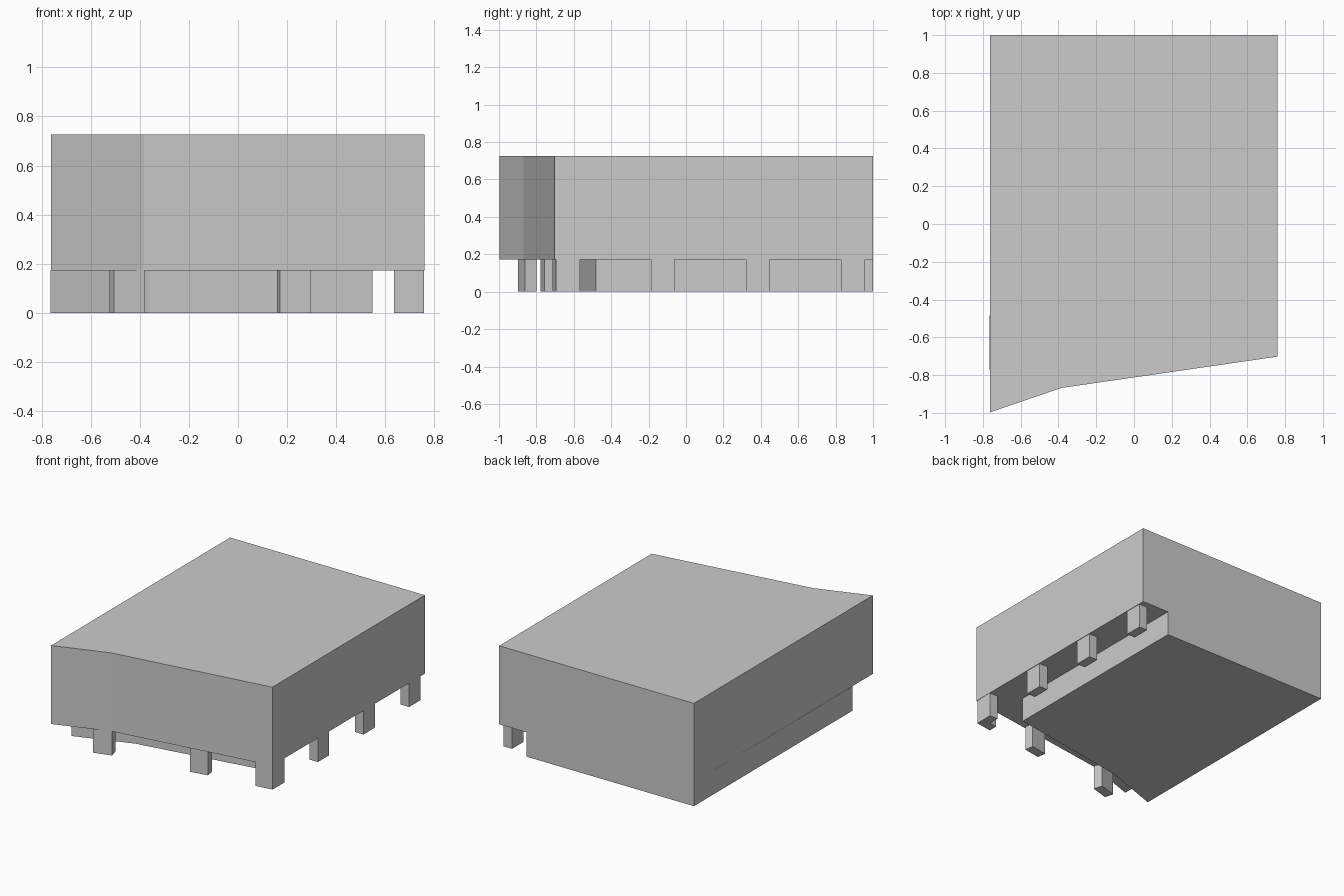
import bpy, bmesh

if "Cube" in bpy.data.objects:
    bpy.data.objects.remove(bpy.data.objects["Cube"])

SOFFIT, TOP = 0.172, 0.726


def prism(name, outline, z0, z1):
    """Extrude a counter-clockwise plan outline from z0 to z1."""
    bm = bmesh.new()
    face = bm.faces.new([bm.verts.new((x, y, z0)) for x, y in outline])
    ext = bmesh.ops.extrude_face_region(bm, geom=[face])
    for v in ext["geom"]:
        if isinstance(v, bmesh.types.BMVert):
            v.co.z = z1
    bmesh.ops.recalc_face_normals(bm, faces=bm.faces)
    mesh = bpy.data.meshes.new(name)
    bm.to_mesh(mesh)
    bm.free()
    obj = bpy.data.objects.new(name, mesh)
    bpy.context.collection.objects.link(obj)
    return obj


# Overhanging upper storeys with a bent front
prism("upper_block", [(-0.762, 1), (-0.762, -0.997), (-0.385, -0.868),
                      (0.76, -0.702), (0.76, 1)], SOFFIT, TOP)

# Recessed ground floor, flush at the left and back
prism("ground_floor", [(-0.762, 1), (-0.764, -0.77), (-0.36, -0.63),
                       (0.548, -0.482), (0.548, 1)], 0, SOFFIT)

# Front pillars, turned to follow the facade
for i, (x0, y0, x1, y1) in enumerate([(-0.505, -0.898, -0.38, -0.862),
                                      (0.17, -0.778, 0.295, -0.757)]):
    dx, dy = x1 - x0, y1 - y0
    ox, oy = -dy * 0.5, dx * 0.5
    prism(f"front_pillar_{i + 1}", [(x0, y0), (x1, y1), (x1 + ox, y1 + oy),
                                    (x0 + ox, y0 + oy)], 0, SOFFIT)

# Right-hand row of pillars
for i, y in enumerate([-0.188, 0.321, 0.83]):
    prism(f"side_pillar_{i + 1}", [(0.69, y), (0.756, y), (0.756, y + 0.126),
                                   (0.69, y + 0.126)], 0, SOFFIT)

# L-shaped corner pillar
prism("corner_pillar", [(0.635, -0.714), (0.758, -0.695), (0.758, -0.566),
                        (0.695, -0.566), (0.695, -0.642), (0.635, -0.651)],
      0, SOFFIT)
